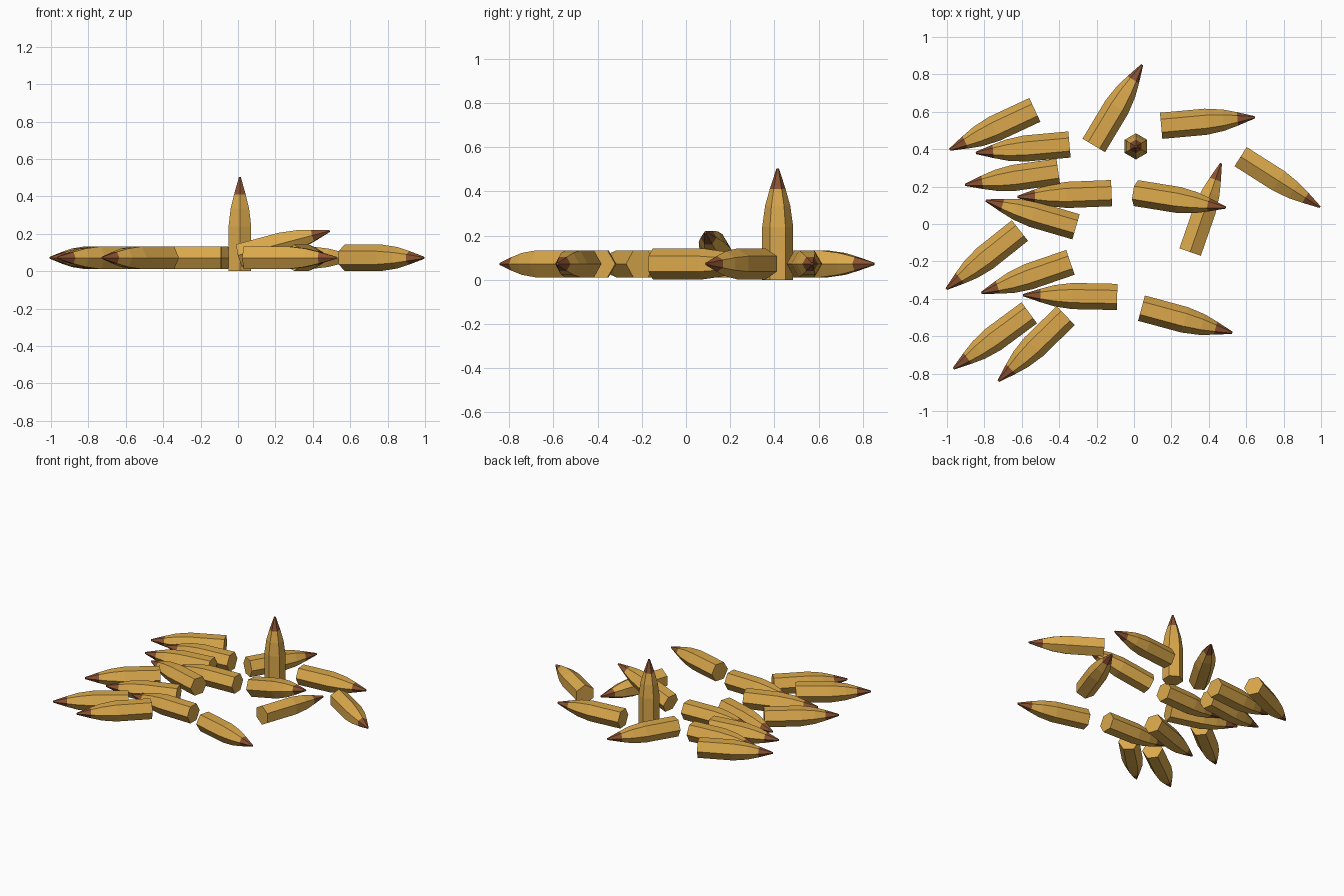
import bpy, bmesh, math
from mathutils import Vector, Matrix

if "Cube" in bpy.data.objects:
    bpy.data.objects.remove(bpy.data.objects["Cube"])


def material(name, color):
    m = bpy.data.materials.new(name)
    m.diffuse_color = color
    m.use_nodes = True
    m.node_tree.nodes["Principled BSDF"].inputs["Base Color"].default_value = m.diffuse_color
    return m


BRASS = material("brass", (0.70, 0.39, 0.07, 1))
COPPER = material("copper", (0.26, 0.085, 0.03, 1))

# (radius, height) rings of one six-sided cartridge
PROFILE = [(0.07, 0.0), (0.07, 0.24), (0.057, 0.335), (0.036, 0.41), (0.006, 0.503)]
SIDES = 6


def cartridge_mesh():
    bm = bmesh.new()
    rings = []
    for r, z in PROFILE:
        rings.append([bm.verts.new((r * math.cos(math.tau * i / SIDES),
                                    r * math.sin(math.tau * i / SIDES), z))
                      for i in range(SIDES)])
    for k in range(len(rings) - 1):
        for i in range(SIDES):
            j = (i + 1) % SIDES
            f = bm.faces.new((rings[k][i], rings[k][j], rings[k + 1][j], rings[k + 1][i]))
            f.material_index = 1 if k == len(rings) - 2 else 0
    bm.faces.new(rings[0][::-1])
    bm.faces.new(rings[-1]).material_index = 1
    me = bpy.data.meshes.new("cartridge")
    bm.to_mesh(me)
    bm.free()
    me.materials.append(BRASS)
    me.materials.append(COPPER)
    return me


MESH = cartridge_mesh()


def place(name, base, tip, roll=0):
    # local z runs from base to tip, local x stays level before the roll
    z = (Vector(tip) - Vector(base)).normalized()
    x = Vector((0, 1, 0)) if abs(z.z) > 0.99 else Vector((0, 0, 1)).cross(z).normalized()
    y = z.cross(x)
    rot = Matrix((x, y, z)).transposed().to_4x4()
    ob = bpy.data.objects.new(name, MESH)
    bpy.context.collection.objects.link(ob)
    ob.matrix_world = (Matrix.Translation(base) @ rot
                       @ Matrix.Rotation(math.radians(roll), 4, 'Z'))


# lying cartridges: base x, y, tip x, y, roll
LYING = [
    (-0.53, 0.61, -0.98, 0.40, 0),
    (-0.345, 0.425, -0.845, 0.38, 0),
    (-0.405, 0.28, -0.90, 0.21, 0),
    (-0.12, 0.165, -0.62, 0.145, 0),
    (-0.31, -0.015, -0.79, 0.125, 0),
    (-0.61, -0.035, -1.0, -0.345, 0),
    (-0.34, -0.205, -0.82, -0.37, 0),
    (-0.09, -0.39, -0.595, -0.38, 0),
    (-0.56, -0.475, -0.96, -0.77, 0),
    (-0.365, -0.49, -0.725, -0.84, 0),
    (0.04, -0.45, 0.52, -0.58, 0),
    (0.145, 0.525, 0.64, 0.57, 0),
    (0.57, 0.36, 0.995, 0.09, 30),
    (-0.215, 0.42, 0.04, 0.845, 0),
    (0.30, -0.15, 0.46, 0.31, 30),
]
for n, (bx, by, tx, ty, roll) in enumerate(LYING, 1):
    place(f"lying_cartridge_{n}", (bx, by, 0.072), (tx, ty, 0.072), roll)

# one standing, one leaning on its neighbour
place("standing_cartridge", (0.01, 0.415, 0), (0.01, 0.415, 0.5))
place("leaning_cartridge", (0.01, 0.165, 0.085), (0.49, 0.088, 0.215))
